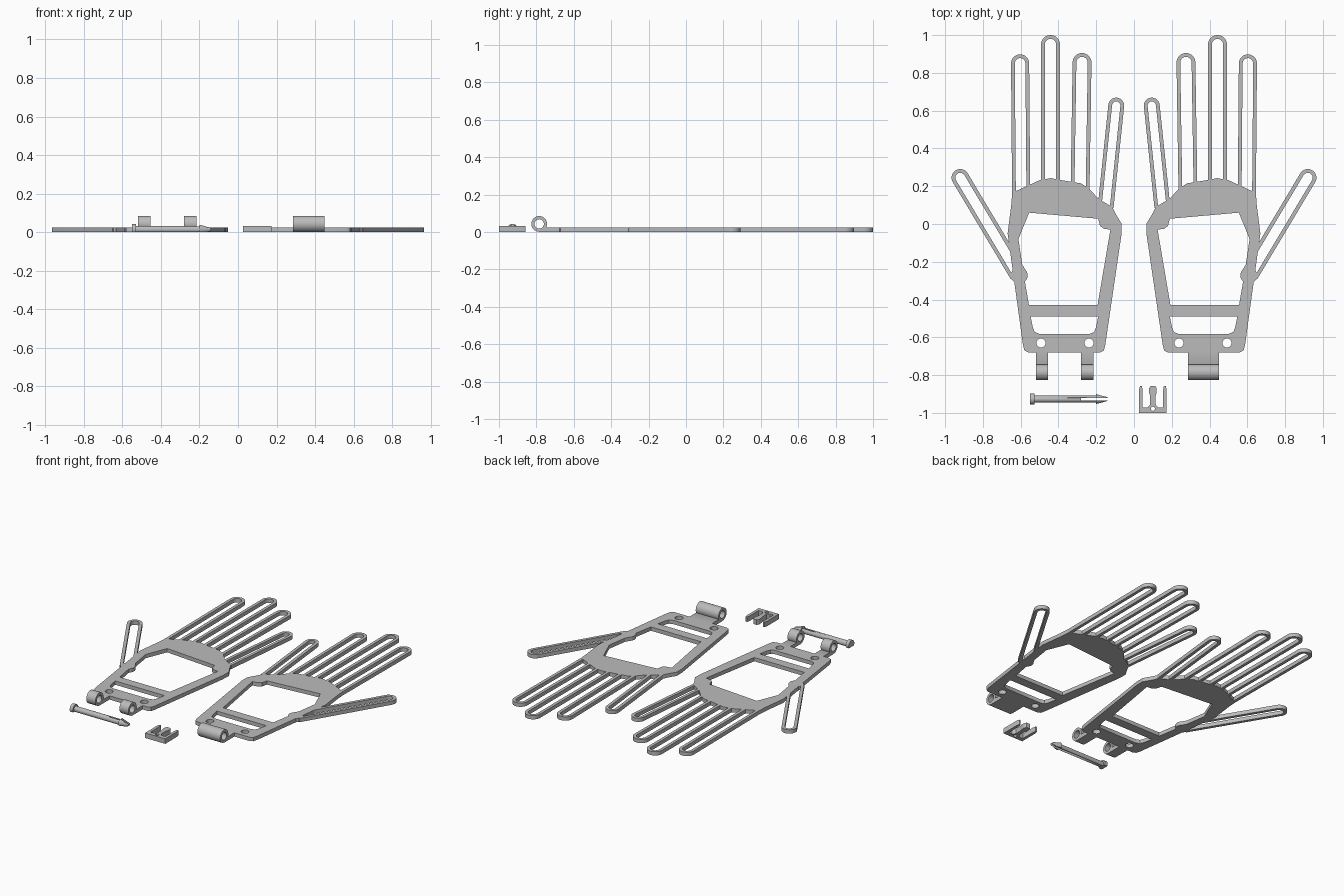
import bpy, bmesh, math
from mathutils import Matrix, Vector

cube = bpy.data.objects.get("Cube")
if cube:
    bpy.data.objects.remove(cube)

THICK = 0.025
ALONG_X = Matrix(((0, 0, 1), (1, 0, 0), (0, 1, 0))).to_4x4()   # profile in yz, depth along x

grey = bpy.data.materials.new("grey_plastic")
grey.use_nodes = True
grey.diffuse_color = (0.5, 0.5, 0.5, 1)
grey.node_tree.nodes["Principled BSDF"].inputs["Base Color"].default_value = (0.5, 0.5, 0.5, 1)


def finish(name, bm):
    """Clean the mesh, shade it and add it to the scene."""
    bmesh.ops.remove_doubles(bm, verts=bm.verts, dist=1e-5)
    bmesh.ops.recalc_face_normals(bm, faces=bm.faces)
    mesh = bpy.data.meshes.new(name)
    bm.to_mesh(mesh)
    bm.free()
    mesh.materials.clear()
    mesh.materials.append(grey)
    mesh.shade_smooth()
    mesh.set_sharp_from_angle(angle=math.radians(30))
    ob = bpy.data.objects.new(name, mesh)
    bpy.context.collection.objects.link(ob)
    return ob


def extrude(name, loops, low, high, matrix=Matrix(), side=1):
    """Extrude an outline with holes from low to high; side=-1 mirrors it in x."""
    curve = bpy.data.curves.new(name, "CURVE")
    curve.dimensions = "2D"
    curve.fill_mode = "BOTH"
    curve.extrude = (high - low) / 2
    for loop in loops:
        spline = curve.splines.new("POLY")
        spline.points.add(len(loop) - 1)
        for point, (x, y) in zip(spline.points, loop):
            point.co = (x, y, 0, 1)
        spline.use_cyclic_u = True
    temp = bpy.data.objects.new(name, curve)
    bpy.context.collection.objects.link(temp)
    graph = bpy.context.evaluated_depsgraph_get()
    mesh = bpy.data.meshes.new_from_object(temp.evaluated_get(graph))
    bm = bmesh.new()
    bm.from_mesh(mesh)
    bpy.data.objects.remove(temp)
    bpy.data.meshes.remove(mesh)
    bm.transform(Matrix.Translation((0, 0, (low + high) / 2)))
    bm.transform(Matrix.Diagonal((side, 1, 1, 1)) @ matrix)
    return finish(name, bm)


def arc(cx, cy, r, start=0, end=360, n=24):
    full = abs(end - start) == 360
    steps = n if full else n + 1
    angles = [math.radians(start + (end - start) * i / n) for i in range(steps)]
    return [(cx + r * math.cos(a), cy + r * math.sin(a)) for a in angles]


def finger(base, tip, r, wire=0.02):
    """U-shaped outline: round at the tip, open at the base."""
    base, tip = Vector(base), Vector(tip)
    d = (tip - base).normalized()
    n = Vector((d.y, -d.x))
    heading = math.degrees(math.atan2(d.y, d.x))
    inner = r - wire
    return ([tuple(base + n * r)] + arc(*tip, r, heading - 90, heading + 90, 16)
            + [tuple(base - n * r), tuple(base - n * inner)]
            + arc(*tip, inner, heading + 90, heading - 90, 16) + [tuple(base + n * inner)])


# Outlines of one hand, mirrored for the other
palm = [(0.115, 0.09), (0.19, 0.135), (0.235, 0.185), (0.28, 0.215), (0.39, 0.233),
        (0.44, 0.243), (0.50, 0.232), (0.645, 0.165), (0.65, 0.1), (0.669, -0.05),
        (0.588, -0.64), (0.58, -0.67), (0.56, -0.68), (0.18, -0.68), (0.16, -0.67),
        (0.152, -0.64), (0.067, -0.06), (0.065, 0.0), (0.095, 0.05)]
opening = [(0.555, 0.06), (0.19, 0.028), (0.18, -0.01), (0.16, -0.025), (0.125, -0.03),
           (0.193, -0.43), (0.556, -0.43), (0.58, -0.29), (0.612, -0.08)]
strap_slot = [(0.19, -0.49), (0.547, -0.49), (0.535, -0.55), (0.525, -0.572), (0.5, -0.582),
              (0.235, -0.582), (0.212, -0.572), (0.202, -0.55)]
rivet_holes = [arc(x, -0.63, 0.024) for x in (0.238, 0.492)]
fingers = {
    "little_finger": ((0.15, 0.09), (0.094, 0.627), 0.042),
    "ring_finger": ((0.286, 0.15), (0.275, 0.855), 0.05),
    "middle_finger": ((0.442, 0.15), (0.442, 0.95), 0.05),
    "index_finger": ((0.597, 0.1), (0.603, 0.85), 0.048),
    "thumb": ((0.612, -0.27), (0.92, 0.245), 0.046),
}
hinges = {"left": [(0.285, 0.45)], "right": [(0.215, 0.28), (0.455, 0.52)]}

for label, side in (("left", 1), ("right", -1)):
    extrude(label + "_palm", [palm, opening, strap_slot] + rivet_holes, 0, THICK, side=side)
    for part, shape in fingers.items():
        extrude(f"{label}_{part}", [finger(*shape)], 0, THICK, side=side)
    extrude(label + "_thumb_boss", [arc(0.607, -0.272, 0.044)], 0, THICK, side=side)
    # Hinge barrels and the tabs that carry them
    for i, (x0, x1) in enumerate(hinges[label]):
        barrel = [arc(-0.785, 0.043, 0.042, n=32), arc(-0.785, 0.043, 0.025, n=32)]
        tab = [(-0.67, 0), (-0.785, 0), (-0.785, 0.01), (-0.755, 0.025), (-0.67, 0.025)]
        extrude(f"{label}_hinge_barrel_{i + 1}", barrel, x0, x1, ALONG_X, side)
        extrude(f"{label}_hinge_tab_{i + 1}", [tab], x0, x1, ALONG_X, side)

# Hinge pin: lathed profile with a flat underside and a split, barbed tip
profile = [(-0.55, 0), (-0.55, 0.029), (-0.528, 0.029), (-0.528, 0.018), (-0.2, 0.018),
           (-0.2, 0.026), (-0.14, 0.01), (-0.14, 0)]
bm = bmesh.new()
verts = [bm.verts.new((x, r, 0)) for x, r in profile]
edges = [bm.edges.new(pair) for pair in zip(verts, verts[1:])]
bmesh.ops.spin(bm, geom=verts + edges, cent=(0, 0, 0), axis=(1, 0, 0),
               angle=math.tau, steps=32)
bmesh.ops.remove_doubles(bm, verts=bm.verts, dist=1e-5)
bm.transform(Matrix.Translation((0, -0.927, 0.014)))
cut = bmesh.ops.bisect_plane(bm, geom=bm.verts[:] + bm.edges[:] + bm.faces[:],
                             plane_co=(0, 0, 0), plane_no=(0, 0, 1), clear_inner=True)
bmesh.ops.holes_fill(bm, edges=[e for e in bm.edges if e.is_boundary])
pin = finish("hinge_pin", bm)

cutter = extrude("pin_slot_cutter", [[(-0.28, -0.934), (-0.12, -0.934),
                                      (-0.12, -0.92), (-0.28, -0.92)]], -0.05, 0.1)
cutter.hide_render = True
cutter.hide_viewport = True
cutter.display_type = "WIRE"
split = pin.modifiers.new("split", "BOOLEAN")
split.operation = "DIFFERENCE"
split.solver = "EXACT"
split.object = cutter

# Retaining clip: three prongs on a bar
half = [(0, -1.0), (0.073, -1.0), (0.073, -0.875), (0.068, -0.858), (0.058, -0.858),
        (0.054, -0.88), (0.054, -0.972), (0.028, -0.972), (0.014, -0.955), (0.014, -0.91),
        (0.02, -0.895), (0.02, -0.87), (0.012, -0.857), (0, -0.857)]
outline = [(0.1 + x, y) for x, y in half[1:-1]] + [(0.1 - x, y) for x, y in half[-2:0:-1]]
extrude("retaining_clip", [outline, arc(0.1, -0.978, 0.011)], 0, 0.033)
